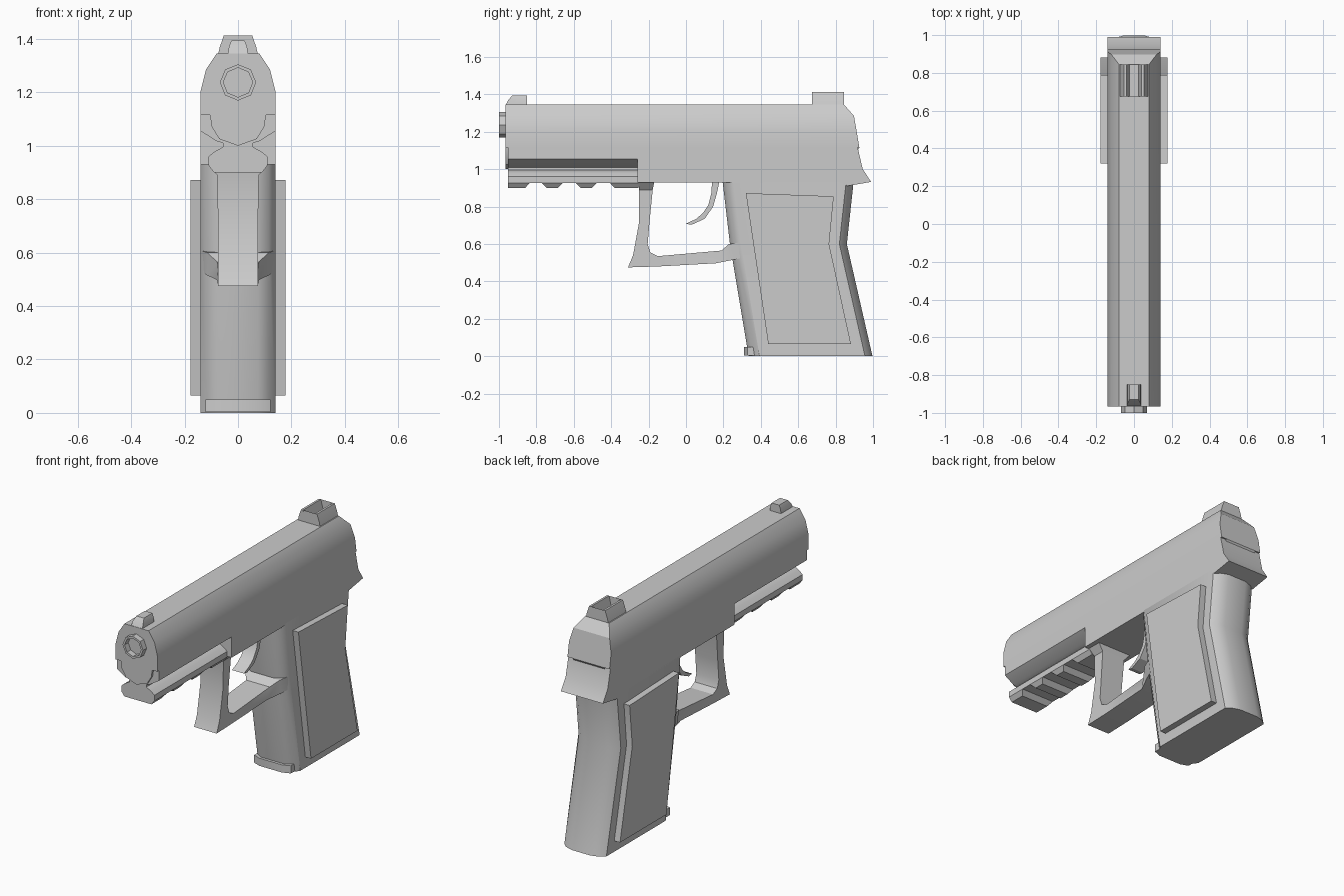
import bpy, bmesh, math

if "Cube" in bpy.data.objects:
    bpy.data.objects.remove(bpy.data.objects["Cube"])


def loft(name, rings, strips=False, closed=False, angle=30):
    """Skin a list of equal-length rings; cap with ngons or mirrored quad strips."""
    bm = bmesh.new()
    rows = [[bm.verts.new(p) for p in r] for r in rings]
    n = len(rows[0])
    pairs = list(zip(rows, rows[1:])) + ([(rows[-1], rows[0])] if closed else [])
    for a, b in pairs:
        for i in range(n):
            j = (i + 1) % n
            bm.faces.new((a[i], a[j], b[j], b[i]))
    if not closed:
        for r in (rows[0], rows[-1]):
            if strips:
                for i in range(n // 2 - 1):
                    bm.faces.new((r[i], r[i + 1], r[n - 2 - i], r[n - 1 - i]))
            else:
                bm.faces.new(r)
    bmesh.ops.remove_doubles(bm, verts=bm.verts, dist=1e-5)
    bmesh.ops.recalc_face_normals(bm, faces=bm.faces)
    me = bpy.data.meshes.new(name)
    bm.to_mesh(me)
    bm.free()
    ob = bpy.data.objects.new(name, me)
    bpy.context.collection.objects.link(ob)
    bpy.ops.object.select_all(action='DESELECT')
    ob.select_set(True)
    bpy.context.view_layer.objects.active = ob
    bpy.ops.object.shade_smooth_by_angle(angle=math.radians(angle))
    return ob


def mirrored(half):
    return half + [(-u, v) for u, v in reversed(half)]


def along_y(name, half, front, back):
    """Symmetric x-z section run along y; ends may be a function of height."""
    f = front if callable(front) else (lambda z: front)
    b = back if callable(back) else (lambda z: back)
    sec = mirrored(half)
    return loft(name, [[(x, f(z), z) for x, z in sec],
                       [(x, b(z), z) for x, z in sec]], strips=True)


def side_profile(name, pts, x0, x1):
    """y-z outline extruded across x."""
    return loft(name, [[(x, y, z) for y, z in pts] for x in (x0, x1)])


def table(points):
    return lambda z: dict(points)[z]


# Slide with sloping rear
along_y("slide", [(.08, 1.345), (.12, 1.285), (.14, 1.205), (.14, 1.115),
                  (.105, 1.115), (.098, 1.07), (.07, 1.025), (0, 1.0)], -.965,
        table([(1.345, .845), (1.285, .898), (1.205, .912), (1.115, .927),
               (1.07, .9), (1.025, .9), (1.0, .9)]))

# Frame: dust cover at the front, body and tail at the rear
along_y("dust_cover", [(.14, 1.115), (.14, 1.055), (.08, 1.017), (.056, 1.01),
                       (.056, .98)], -.952, -.25)
side_profile("frame_body", [(-.26, .93), (.85, .93), (.86, .91), (.99, .932), (.945, 1.0),
                            (.918, 1.115), (-.26, 1.115), (-.26, 1.04)], -.14, .14)

# Accessory rail with notched underside
along_y("rail", [(.056, .995), (.085, .98), (.11, .96), (.11, .926)], -.952, -.255)
for k, (a, b) in enumerate([(-.952, -.835)] + [(-.77 + i * .182, -.66 + i * .182) for i in range(2)]
                           + [(-.406, -.255)]):
    rear = b if k == 3 else b - .025
    fore = a if k == 0 else a + .025
    along_y("rail_tooth", [(.11, .926), (.09, .9)],
            table([(.926, a), (.9, fore)]), table([(.926, b), (.9, rear)]))

# Barrel muzzle, octagonal tube
tube = []
for r, y in ((.068, -.95), (.068, -1), (.055, -1), (.055, -.95)):
    tube.append([(r * math.sin(i * math.pi / 4), y, 1.237 + r * math.cos(i * math.pi / 4))
                 for i in range(8)])
loft("barrel", tube, closed=True)

# Sights
along_y("front_sight", [(.025, 1.393), (.034, 1.37), (.038, 1.34)],
        table([(1.393, -.93), (1.37, -.95), (1.34, -.965)]), -.85)
along_y("rear_sight", [(.025, 1.355), (.04, 1.413), (.053, 1.413), (.068, 1.37), (.076, 1.335)],
        .675, .845)

# Grip lofted from rounded sections
grip = []
for z, yf, yb in ((.94, .195, .897), (.6, .235, .86), (0, .335, .997)):
    half = [(.075, yf), (.115, yf + .022), (.14, yf + .058), (.14, yb - .04),
            (.11, yb - .015), (.06, yb)]
    grip.append([(x, y, z) for x, y in mirrored(half)])
loft("grip", grip, strips=True, angle=35)

# Lip at the front of the grip base
lip = mirrored([(.075, .31), (.122, .328), (.122, .39)])
loft("base_lip", [[(x, y, z) for x, y in lip] for z in (.004, .05)], strips=True)

# Raised grip panels
panel = [(.32, .872), (.79, .855), (.765, .6), (.882, .065), (.44, .065)]
for s in (-1, 1):
    side_profile("grip_panel", panel, s * .13, s * .178)

# Trigger guard: outer point, inner point, half width
stations = [((-.258, .94), (-.168, .94), .12), ((-.25, .89), (-.178, .89), .078),
            ((-.25, .72), (-.195, .72), .075), ((-.283, .54), (-.205, .6), .075),
            ((-.31, .475), (-.19, .555), .075), ((-.15, .48), (-.15, .535), .075),
            ((.16, .497), (.19, .565), .078), ((.25, .515), (.23, .6), .115),
            ((.325, .53), (.3, .608), .14)]
loft("trigger_guard", [[(-w, *o), (w, *o), (w, *i), (-w, *i)] for o, i, w in stations])

# Trigger
side_profile("trigger", [(.14, .94), (.135, .87), (.12, .81), (.09, .765), (.055, .735), (0, .708),
                         (.03, .703), (.1, .735), (.145, .8), (.165, .87), (.18, .94)], -.04, .04)
